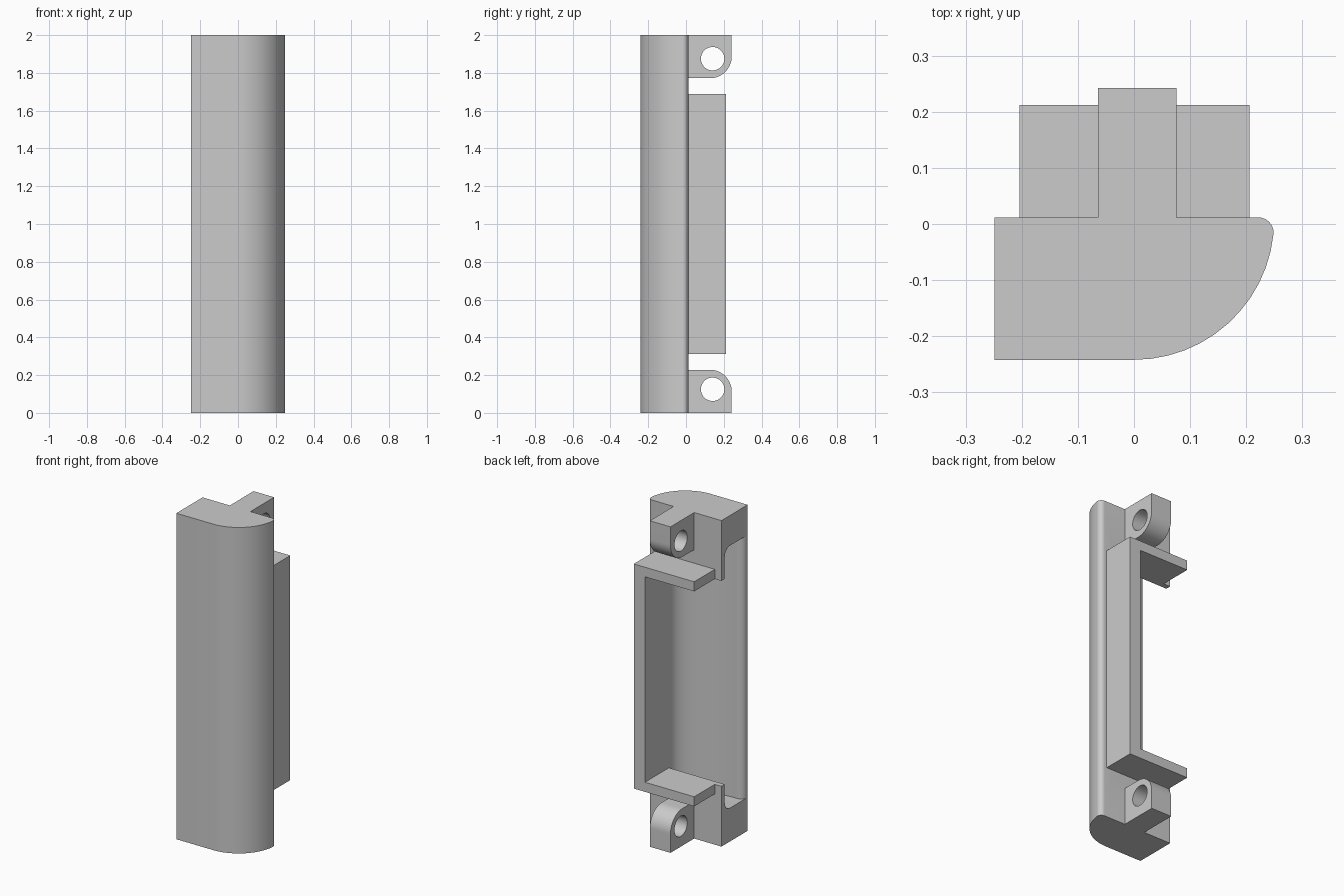
import bpy
import bmesh
from math import sin, cos, radians

default = bpy.data.objects.get("Cube")
if default:
    bpy.data.objects.remove(default, do_unlink=True)

GREY = (0.6, 0.6, 0.6, 1)
grey = bpy.data.materials.new("plain grey")
grey.use_nodes = True
grey.diffuse_color = GREY
grey.node_tree.nodes["Principled BSDF"].inputs["Base Color"].default_value = GREY


def arc(cx, cy, rx, start, end, steps=16, ry=None):
    """Points along a circular or elliptical arc, angles in degrees."""
    ry = ry or rx
    angles = [radians(start + (end - start) * i / steps) for i in range(steps + 1)]
    return [(cx + rx * cos(a), cy + ry * sin(a)) for a in angles]


def prism(name, profile, axis, low, high):
    """Extrude a closed 2D profile along x, y or z."""
    place = {"x": lambda p, t: (t, p[0], p[1]),
             "y": lambda p, t: (p[0], t, p[1]),
             "z": lambda p, t: (p[0], p[1], t)}[axis]
    bm = bmesh.new()
    lower = [bm.verts.new(place(p, low)) for p in profile]
    upper = [bm.verts.new(place(p, high)) for p in profile]
    bm.faces.new(lower)
    bm.faces.new(upper)
    for i in range(len(profile)):
        j = (i + 1) % len(profile)
        bm.faces.new((lower[i], lower[j], upper[j], upper[i]))
    bmesh.ops.recalc_face_normals(bm, faces=bm.faces)
    mesh = bpy.data.meshes.new(name)
    bm.to_mesh(mesh)
    bm.free()
    mesh.materials.append(grey)
    obj = bpy.data.objects.new(name, mesh)
    bpy.context.collection.objects.link(obj)
    return obj


def activate(obj):
    bpy.ops.object.select_all(action="DESELECT")
    obj.select_set(True)
    bpy.context.view_layer.objects.active = obj


def boolean(obj, cutter, operation="DIFFERENCE"):
    """Apply a boolean and discard the cutter."""
    cutter.hide_render = True
    activate(obj)
    mod = obj.modifiers.new("cut", "BOOLEAN")
    mod.operation = operation
    mod.solver = "EXACT"
    mod.object = cutter
    bpy.ops.object.modifier_apply(modifier=mod.name)
    bpy.data.objects.remove(cutter, do_unlink=True)


def finish(obj):
    activate(obj)
    bpy.ops.object.shade_smooth_by_angle(angle=radians(30))


BACK = 0.012      # rear plane of the body
PLATE = -0.02     # inner side of the rear plate
WALL = 0.13       # inner side of the closed wall

# Body: flat front that sweeps round to a softened rear corner
outline = [(-0.249, BACK), (-0.249, -0.242)]
outline += arc(0, 0.008, 0.25, -90, -6, 12)
outline += arc(0.221, -0.016, 0.028, 0, 90, 6)
body = prism("body", outline, "z", 0, 2)

# Hollow: curves from the closed wall to a rounded lip on the open side
inner = [(-0.3, PLATE), (-0.3, -0.237)] + arc(-0.209, -0.237, 0.04, 180, 90, 6)
inner += arc(-0.209, -0.03, WALL + 0.209, -90, 0, 24, ry=0.167)[1:] + [(WALL, PLATE)]
hollow = prism("hollow_cutter", inner, "z", 0.205, 1.815)
section = [(-0.3, 0.205)] + arc(PLATE - 0.05, 0.255, 0.05, -90, 0, 8)
section += arc(PLATE - 0.05, 1.765, 0.05, 0, 90, 8) + [(-0.3, 1.815)]
boolean(hollow, prism("section_cutter", section, "x", -0.4, 0.4), "INTERSECT")
boolean(body, hollow)

# Rear opening through the plate
opening = [(-0.3, 0.37), (WALL, 0.37), (WALL, 1.63), (-0.3, 1.63)]
boolean(body, prism("opening_cutter", opening, "y", -0.03, 0.1))
finish(body)

# Rear frame: side wall with a shelf at each end
channel = [(-0.204, 0.311), (0.206, 0.311), (0.206, 1.689), (-0.204, 1.689),
           (-0.204, 1.63), (WALL, 1.63), (WALL, 0.37), (-0.204, 0.37)]
finish(prism("rear_frame", channel, "y", BACK - 0.004, 0.212))

# Mounting lugs, mirrored top and bottom
for name, flip in (("lower_lug", False), ("upper_lug", True)):
    def height(points):
        return [(y, 2 - z if flip else z) for y, z in points]

    shape = [(BACK - 0.004, 0), (0.242, 0)] + arc(0.127, 0.113, 0.115, 0, 90) + [(BACK - 0.004, 0.228)]
    lug = prism(name, height(shape), "x", -0.064, 0.076)
    hole = arc(0.141, 0.125, 0.062, 0, 351, 39)
    boolean(lug, prism("hole_cutter", height(hole), "x", -0.2, 0.2))
    finish(lug)
